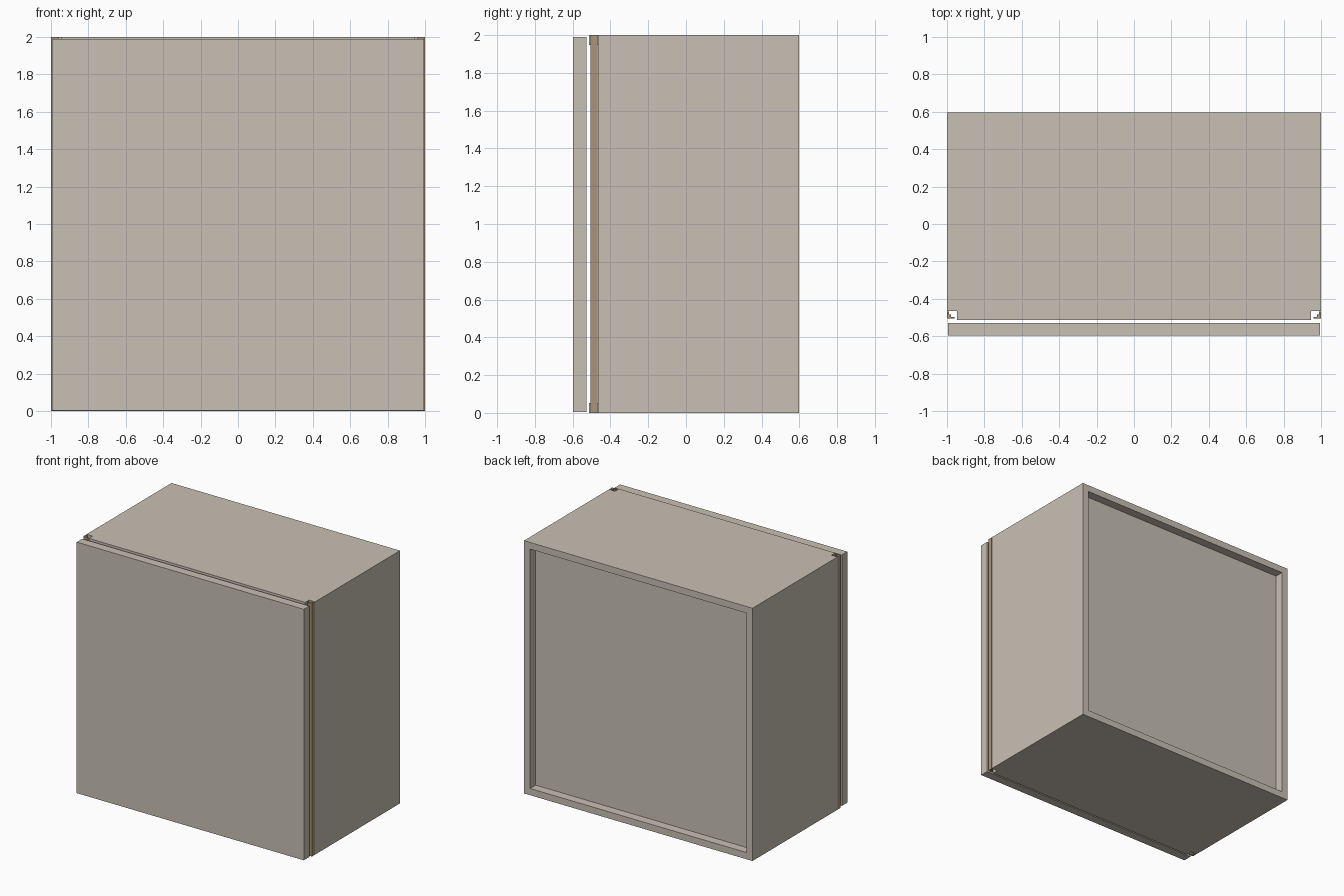
import bpy, bmesh

if "Cube" in bpy.data.objects:
    bpy.data.objects.remove(bpy.data.objects["Cube"])


def material(name, color):
    m = bpy.data.materials.new(name)
    m.diffuse_color = (*color, 1)
    m.use_nodes = True
    m.node_tree.nodes["Principled BSDF"].inputs["Base Color"].default_value = m.diffuse_color
    return m


board = material("greige board", (0.58, 0.53, 0.455))
bronze = material("bronze trim", (0.40, 0.30, 0.19))

T = 0.053                      # board thickness
BACK, FRONT = 0.597, -0.597
SIDE_FRONT, LID_FRONT = -0.465, -0.513


def prism(name, outline, z0, z1, mat):
    """Extrude an xy outline from z0 to z1."""
    bm = bmesh.new()
    face = bm.faces.new([bm.verts.new((x, y, z0)) for x, y in outline])
    ext = bmesh.ops.extrude_face_region(bm, geom=[face])["geom"]
    verts = [g for g in ext if isinstance(g, bmesh.types.BMVert)]
    bmesh.ops.translate(bm, verts=verts, vec=(0, 0, z1 - z0))
    bmesh.ops.recalc_face_normals(bm, faces=bm.faces[:])
    me = bpy.data.meshes.new(name)
    bm.to_mesh(me)
    bm.free()
    me.materials.append(mat)
    ob = bpy.data.objects.new(name, me)
    bpy.context.collection.objects.link(ob)
    return ob


def box(name, x0, x1, y0, y1, z0, z1, mat=board):
    return prism(name, [(x0, y0), (x1, y0), (x1, y1), (x0, y1)], z0, z1, mat)


# Full-height right side, left side between the top and bottom panels
box("right_side", 1 - T, 1, SIDE_FRONT, BACK, 0, 2)
box("left_side", -1, -1 + T, SIDE_FRONT, BACK, T, 2 - T)

# Top and bottom panels, notched at the front left corner for the trim
lid = [(-1, BACK), (-1, SIDE_FRONT), (-1 + T, SIDE_FRONT),
       (-1 + T, LID_FRONT), (1 - T, LID_FRONT), (1 - T, BACK)]
prism("bottom_panel", lid, 0, T, board)
prism("top_panel", lid, 2 - T, 2, board)

# Recessed back panel
box("back_panel", -1 + T, 1 - T, 0.507, 0.527, T, 2 - T)

# Door, standing slightly off the carcass
box("door", -0.994, 0.994, FRONT, -0.528, 0.004, 1.99)

# Vertical stepped trim at both front edges
trim = [(0.96, -0.505), (1, -0.505), (1, SIDE_FRONT - 0.003), (0.99, SIDE_FRONT - 0.003),
        (0.99, -0.484), (0.978, -0.484), (0.978, -0.497), (0.96, -0.497)]
for name, s in (("right_trim", 1), ("left_trim", -1)):
    prism(name, [(s * x, y) for x, y in trim], 0, 2, bronze)
